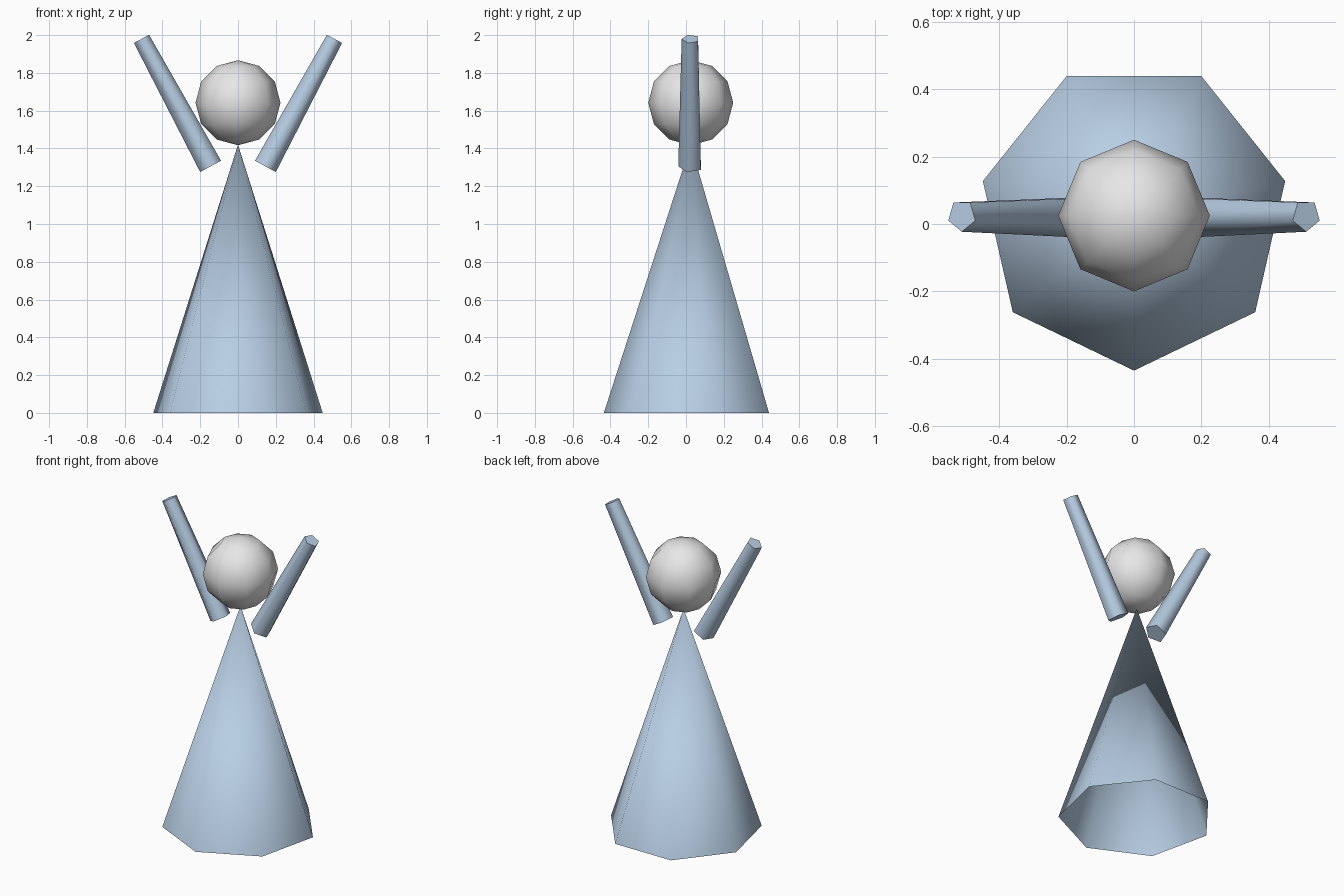
import bpy
from math import atan2, hypot, pi, radians

cube = bpy.data.objects.get("Cube")
if cube:
    bpy.data.objects.remove(cube, do_unlink=True)

MID_Y = 0.025


def material(name, colour):
    mat = bpy.data.materials.new(name)
    mat.use_nodes = True
    mat.diffuse_color = colour
    mat.node_tree.nodes["Principled BSDF"].inputs["Base Color"].default_value = colour
    return mat


def finish(name, mat):
    # Smooth the round sides, keep the end caps sharp
    obj = bpy.context.object
    obj.name = obj.data.name = name
    obj.data.materials.append(mat)
    bpy.ops.object.shade_smooth_by_angle(angle=radians(80))
    return obj


blue = material("pale blue", (0.48, 0.62, 0.78, 1))
white = material("soft white", (0.8, 0.8, 0.8, 1))

# Gown: hollow seven-sided cone, one corner to the front
bpy.ops.mesh.primitive_cone_add(vertices=7, radius1=0.46, radius2=0, depth=1.42,
                                end_fill_type='NOTHING',
                                location=(0, MID_Y, 0.71), rotation=(0, 0, pi))
finish("gown", blue)

# Head: low-poly ball resting on the tip of the gown
bpy.ops.mesh.primitive_uv_sphere_add(segments=8, ring_count=6, radius=0.225,
                                     location=(0, MID_Y, 1.642))
finish("head", white)

# Arms: tapered five-sided rods, raised outwards on both sides
low_x, low_z, high_x, high_z = 0.145, 1.305, 0.511, 1.98
run, rise = high_x - low_x, high_z - low_z
for name, side in (("left_arm", 1), ("right_arm", -1)):
    bpy.ops.mesh.primitive_cone_add(
        vertices=5, radius1=0.066, radius2=0.048, depth=hypot(run, rise),
        location=(side * (low_x + high_x) / 2, MID_Y, (low_z + high_z) / 2),
        rotation=(0, -side * atan2(run, rise), pi))
    finish(name, blue)
